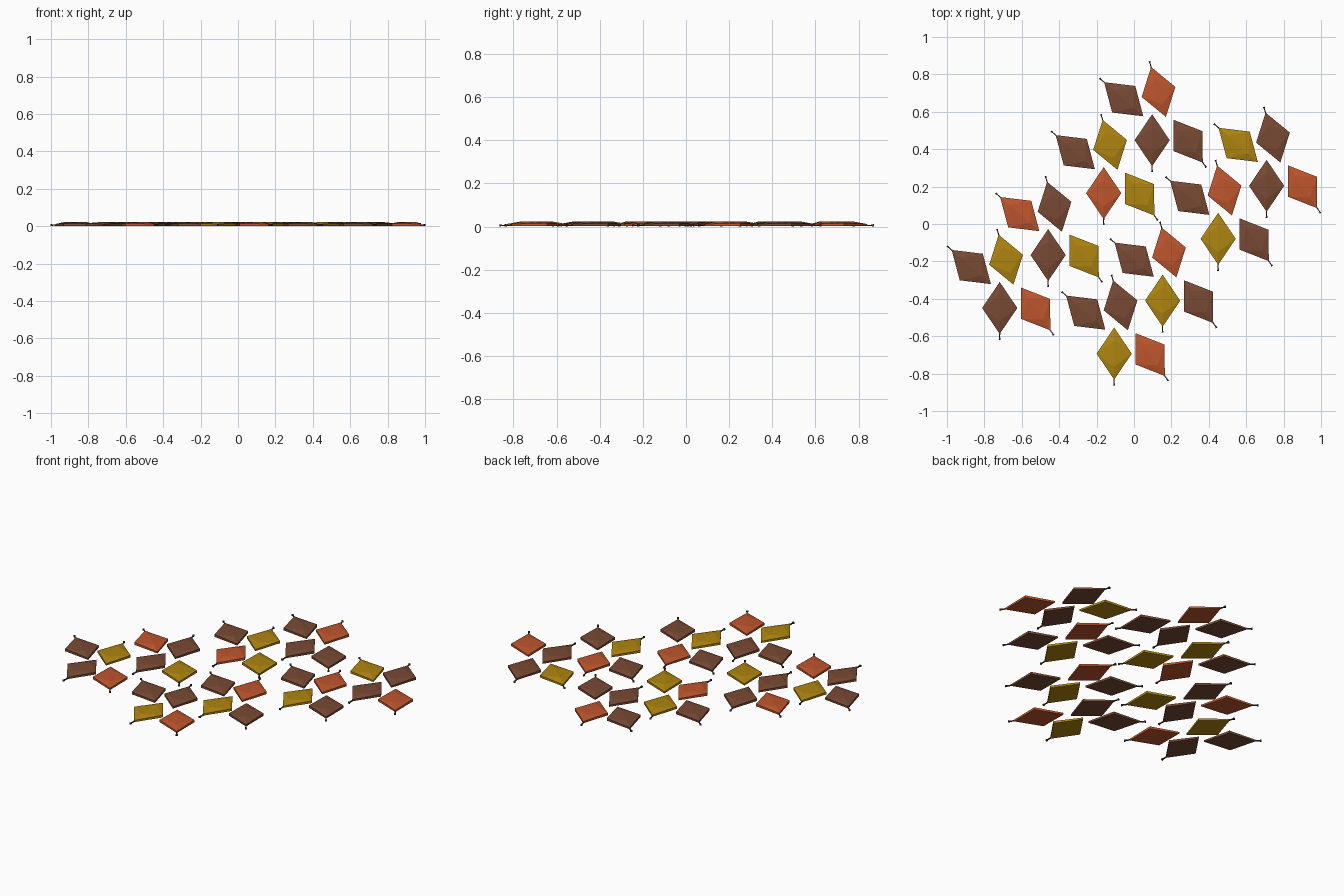
import bpy, bmesh, math
from mathutils import Vector

if "Cube" in bpy.data.objects:
    bpy.data.objects.remove(bpy.data.objects["Cube"])

def material(name, rgb):
    m = bpy.data.materials.new(name)
    m.diffuse_color = (*rgb, 1)
    m.use_nodes = True
    m.node_tree.nodes["Principled BSDF"].inputs["Base Color"].default_value = m.diffuse_color
    return m

COLOURS = {
    "b": material("leaf brown", (0.19, 0.068, 0.034)),
    "o": material("leaf orange", (0.52, 0.092, 0.026)),
    "y": material("leaf yellow", (0.43, 0.235, 0.005)),
}
STEM = material("stem dark brown", (0.07, 0.03, 0.015))

def leaf(name, x, y, angle, mat):
    """Faceted diamond leaf with a raised midrib and a short stem at its +x tip."""
    bm = bmesh.new()
    L, W = 0.139, 0.094
    outline = [(L, 0), (0, W), (-L, 0), (0, -W)]
    low = [bm.verts.new((px, py, 0.002)) for px, py in outline]
    rim = [bm.verts.new((px, py, 0.012 if py == 0 else 0.016)) for px, py in outline]
    ra = bm.verts.new((0.07, 0, 0.024))
    rb = bm.verts.new((-0.07, 0, 0.024))
    bm.faces.new(low[::-1])
    for i in range(4):
        j = (i + 1) % 4
        bm.faces.new((low[i], low[j], rim[j], rim[i]))
    # two sloping halves either side of the midrib
    for s, flip in ((rim[1], False), (rim[3], True)):
        for tri in ((rim[0], s, ra), (ra, s, rb), (rb, s, rim[2])):
            bm.faces.new(tri[::-1] if flip else tri)
    # stem: thin square taper, swelling at its cut end
    rings = []
    for px, r in ((L - 0.012, 0.0035), (L + 0.018, 0.0025), (L + 0.032, 0.0055)):
        rings.append([bm.verts.new((px, r * a, 0.0055 + r * b))
                      for a, b in ((-1, -1), (1, -1), (1, 1), (-1, 1))])
    stem = [bm.faces.new(rings[0][::-1]), bm.faces.new(rings[-1])]
    for a, b in zip(rings, rings[1:]):
        for i in range(4):
            j = (i + 1) % 4
            stem.append(bm.faces.new((a[i], a[j], b[j], b[i])))
    for f in stem:
        f.material_index = 1
    bmesh.ops.recalc_face_normals(bm, faces=bm.faces)
    me = bpy.data.meshes.new(name)
    bm.to_mesh(me)
    bm.free()
    me.materials.append(mat)
    me.materials.append(STEM)
    ob = bpy.data.objects.new(name, me)
    ob.location = (x, y, 0)
    ob.rotation_euler.z = math.radians(angle)
    bpy.context.collection.objects.link(ob)

# four leaves per cluster: centre offset and tip direction
LEAVES = [(-0.055, 0.667, 139), (0.131, 0.706, 106.5),
          (0.097, 0.448, -90), (0.289, 0.443, -55.5)]

# clusters sit on a skewed repeat; letters give the leaf colours
STEP, BLOCK, SIDE = Vector((-0.259, -0.283)), Vector((-0.556, -0.614)), Vector((0.612, -0.244))
PATTERN = ["bobb", "byoy", "obby", "bybo", "ybbo", "boyb", "boyb", "bbyo"]

for k, colours in enumerate(PATTERN):
    off = SIDE * (k // 4) + BLOCK * (k // 2 % 2) + STEP * (k % 2)
    for n, (x, y, a) in enumerate(LEAVES):
        leaf(f"leaf_{k + 1}_{n + 1}", x + off.x, y + off.y, a, COLOURS[colours[n]])
